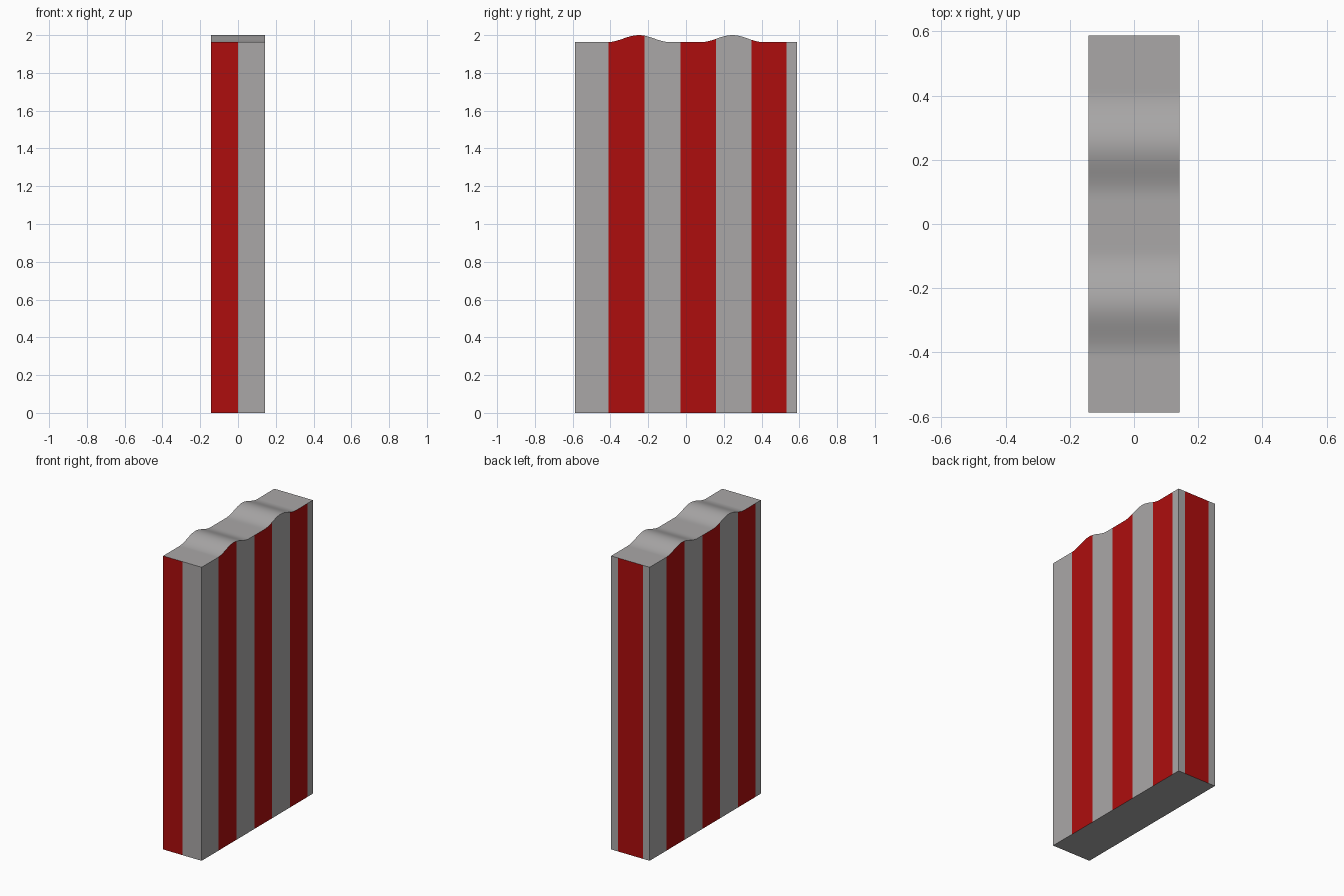
import bpy, bmesh, math

if "Cube" in bpy.data.objects:
    bpy.data.objects.remove(bpy.data.objects["Cube"])

HX, HY, LOW, HIGH = 0.1425, 0.588, 1.963, 2.0
RIGHT_RED = [(-0.41, -0.22), (-0.03, 0.158), (0.346, 0.532)]
BACK_RED = (-0.093, 0.093)


def material(name, color):
    m = bpy.data.materials.new(name)
    m.diffuse_color = color
    m.use_nodes = True
    m.node_tree.nodes["Principled BSDF"].inputs["Base Color"].default_value = m.diffuse_color
    return m


def top_z(y):
    # two smooth bumps along the top
    for c in (-0.25, 0.245):
        d = abs(y - c)
        if d < 0.165:
            return LOW + (HIGH - LOW) * 0.5 * (1 + math.cos(math.pi * d / 0.165))
    return LOW


def in_red(y):
    return any(a < y < b for a, b in RIGHT_RED)


# grid lines: stripe borders plus fine steps for the wavy top
cuts = [s * v for r in RIGHT_RED for v in r for s in (1, -1)]
steps = [-HY + 2 * HY * i / 64 for i in range(65)]
ys = sorted(cuts + [y for y in steps if all(abs(y - c) > 0.004 for c in cuts)])
xs = [-HX, BACK_RED[0], 0.0, BACK_RED[1], HX]

bm = bmesh.new()
top = [[bm.verts.new((x, y, top_z(y))) for x in xs] for y in ys]
bot = [[bm.verts.new((x, y, 0)) for x in xs] for y in ys]


def face(verts, red=False):
    bm.faces.new(verts).material_index = int(red)


last = len(xs) - 1
for j in range(len(ys) - 1):
    ym = (ys[j] + ys[j + 1]) / 2
    # top and bottom
    for i in range(last):
        face([top[j][i], top[j][i + 1], top[j + 1][i + 1], top[j + 1][i]])
        face([bot[j][i], bot[j + 1][i], bot[j + 1][i + 1], bot[j][i + 1]])
    # striped broad sides; the left is the right turned half a turn
    face([bot[j][last], bot[j + 1][last], top[j + 1][last], top[j][last]], in_red(ym))
    face([bot[j][0], top[j][0], top[j + 1][0], bot[j + 1][0]], in_red(-ym))
# striped narrow front and back
for i in range(last):
    xm = (xs[i] + xs[i + 1]) / 2
    face([bot[0][i], bot[0][i + 1], top[0][i + 1], top[0][i]], xm < 0)
    face([bot[-1][i], top[-1][i], top[-1][i + 1], bot[-1][i + 1]],
         BACK_RED[0] < xm < BACK_RED[1])
bmesh.ops.recalc_face_normals(bm, faces=bm.faces[:])

mesh = bpy.data.meshes.new("striped_box")
bm.to_mesh(mesh)
bm.free()
mesh.materials.append(material("light grey", (0.40, 0.39, 0.39, 1)))
mesh.materials.append(material("red", (0.42, 0.004, 0.004, 1)))
box = bpy.data.objects.new("striped_box", mesh)
bpy.context.collection.objects.link(box)
bpy.context.view_layer.objects.active = box
box.select_set(True)
bpy.ops.object.shade_smooth_by_angle(angle=math.radians(30))
